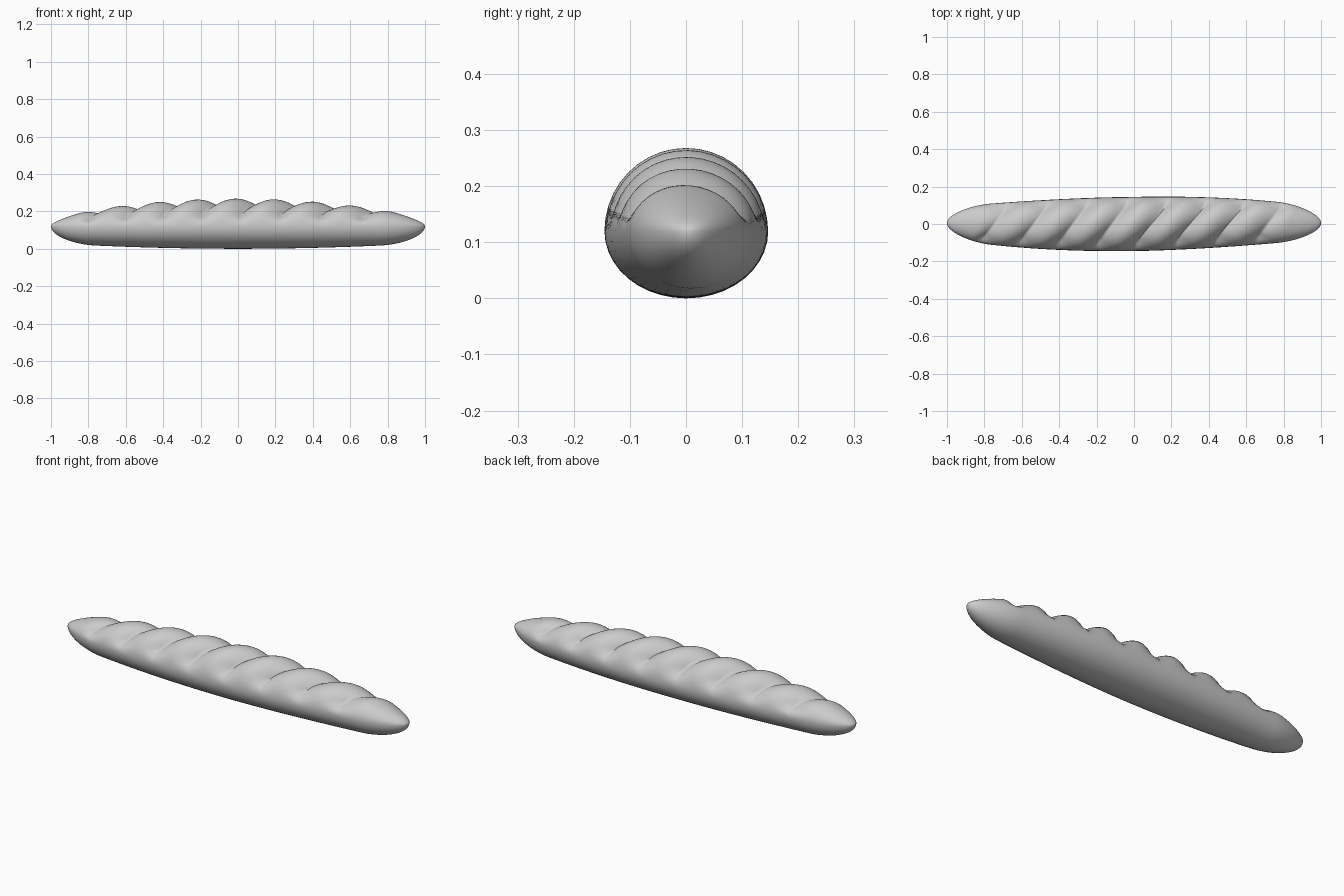
import bpy
import bmesh
from math import sin, cos, pi, sqrt

if "Cube" in bpy.data.objects:
    bpy.data.objects.remove(bpy.data.objects["Cube"], do_unlink=True)

SIDES = 40
COLUMNS = 190
PITCH = 0.21
MID_Z = 0.12
SLANT = 0.6
GROOVES = [PITCH * (k - 3.5) - 0.012 for k in range(8)]


def smoothstep(a, b, v):
    t = max(0.0, min(1.0, (v - a) / (b - a)))
    return t * t * (3 - 2 * t)


def end_cap(x):
    """Rounds the loaf off near both tips."""
    t = max(0.0, (abs(x) - 0.76) / 0.24)
    return sqrt(max(0.0, 1 - t * t))


def loaf_point(s, angle):
    """Surface point at length s; angle is measured from straight up."""
    # Slanted columns follow the cuts and straighten out at the tips
    side, up = sin(angle), cos(angle)
    shear = SLANT * (1 - smoothstep(0.72, 0.97, abs(s))) * smoothstep(-0.6, 0.3, up)
    x = s + shear * side * (0.145 - 0.06 * s * s)
    cap = end_cap(x)
    width = (0.145 - 0.06 * x * x) * cap
    height = (0.148 - 0.1 * x * x if up > 0 else 0.12 - 0.03 * x * x) * cap

    # Scalloped cuts fade out down the flanks
    gap = min(abs(s - g) for g in GROOVES) / (PITCH / 2)
    dip = 1 - sin(pi / 2 * min(gap, 1)) ** 0.9
    depth = 0.3 * dip * smoothstep(0.1, 0.65, up)
    y = side * width * (1 - depth) + 0.015 * x * (1 - x * x) + 0.005 * abs(x)
    return x, y, MID_Z + up * height * (1 - depth)


# Crust material
crust = bpy.data.materials.new("plain grey crust")
crust.use_nodes = True
grey = (0.6, 0.6, 0.6, 1)
crust.diffuse_color = grey
crust.node_tree.nodes["Principled BSDF"].inputs["Base Color"].default_value = grey

# Loaf: rings bridged along the length, closed by a point at each tip
bm = bmesh.new()
rings = []
for i in range(1, COLUMNS):
    s = -cos(pi * i / COLUMNS)
    s = 0.5 * s + 0.5 * (2 * i / COLUMNS - 1) if abs(s) < 0.7 else s
    rings.append(s)
# Even spacing in the middle, tighter towards the tips
inner = [-0.9 + 1.8 * i / COLUMNS for i in range(COLUMNS + 1)]
tip = [1 - 0.1 * (1 - i / 10) ** 2 for i in range(1, 10)]
stations = [-t for t in reversed(tip)] + inner + tip
rings = [[bm.verts.new(loaf_point(s, 2 * pi * j / SIDES)) for j in range(SIDES)]
         for s in stations]
for a, b in zip(rings, rings[1:]):
    for j in range(SIDES):
        k = (j + 1) % SIDES
        bm.faces.new((a[j], a[k], b[k], b[j]))
for ring, x in ((rings[0], -1), (rings[-1], 1)):
    point = bm.verts.new((x, 0.005, MID_Z))
    for j in range(SIDES):
        bm.faces.new((point, ring[j], ring[(j + 1) % SIDES]))
bmesh.ops.recalc_face_normals(bm, faces=bm.faces)

mesh = bpy.data.meshes.new("bread_loaf")
bm.to_mesh(mesh)
bm.free()
mesh.materials.append(crust)
loaf = bpy.data.objects.new("bread_loaf", mesh)
bpy.context.collection.objects.link(loaf)

bpy.context.view_layer.objects.active = loaf
loaf.select_set(True)
bpy.ops.object.shade_smooth_by_angle(angle=pi / 3)
